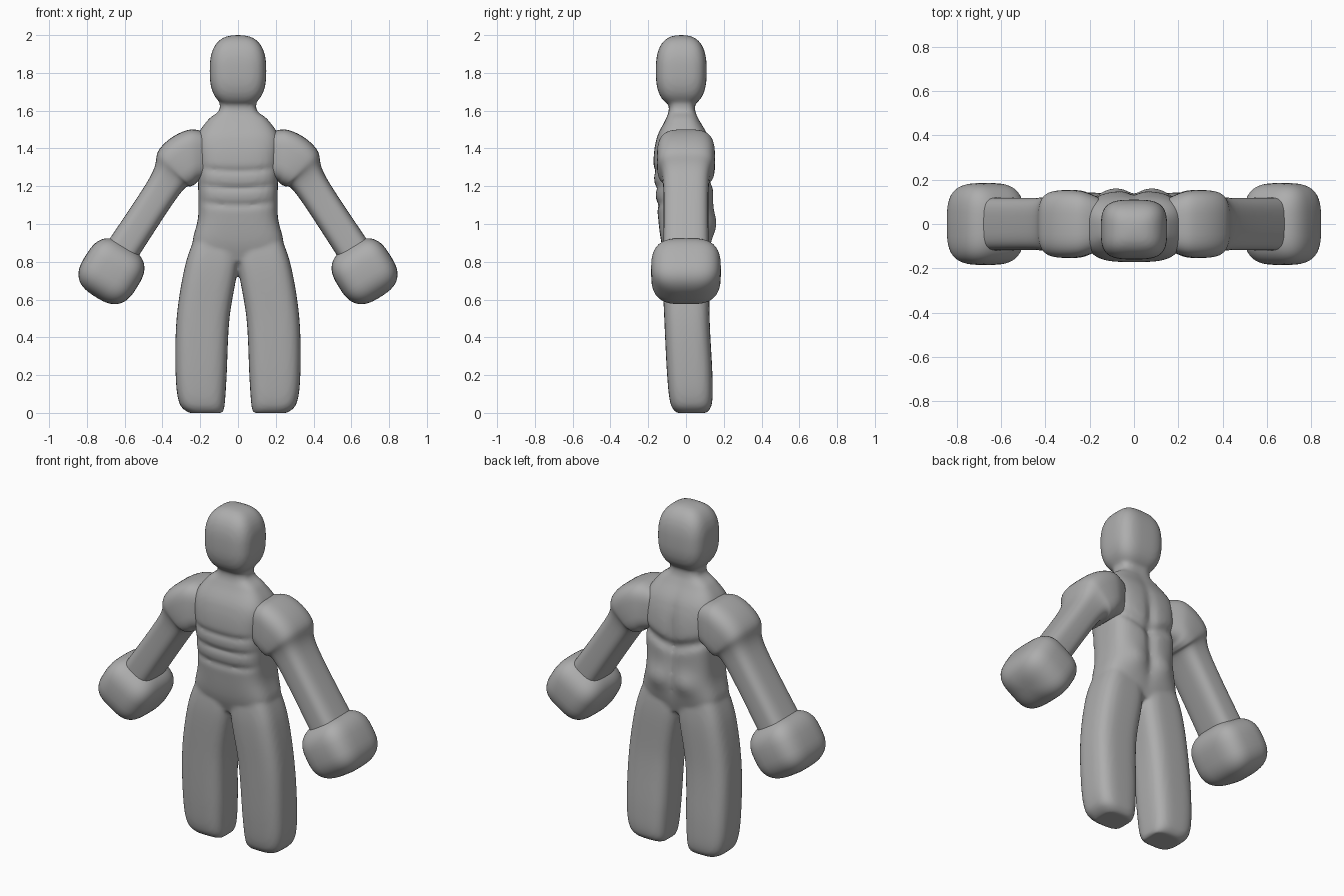
import bpy, bmesh
from math import sin, cos, tau, pi, radians, exp, copysign
from mathutils import Vector

cube = bpy.data.objects.get("Cube")
if cube:
    bpy.data.objects.remove(cube)

grey = bpy.data.materials.new("matte grey")
grey.use_nodes = True
grey.diffuse_color = (0.42, 0.42, 0.42, 1)
grey.node_tree.nodes["Principled BSDF"].inputs["Base Color"].default_value = grey.diffuse_color


def rounded(value, power):
    """Bend a sine or cosine so that a circle becomes a rounded square."""
    return copysign(abs(value) ** (2 / power), value)


def catmull(before, start, end, after, t):
    """Smooth in-between ring on a spline through the given rings."""
    ring = []
    for a, b, c, d in zip(before, start, end, after):
        slope_in, slope_out = (c - a) / 2, (d - b) / 2
        ease = t * t * (3 - 2 * t)
        ring.append(b + (c - b) * ease + slope_in * t * (1 - t) ** 2
                    - slope_out * t * t * (1 - t))
    return ring


def smooth_path(rings, steps):
    """Fill in rings between the given ones."""
    padded = [rings[0], *rings, rings[-1]]
    path = [catmull(*padded[i:i + 4], step / steps)
            for i in range(len(rings) - 1) for step in range(steps)]
    return path + [rings[-1]]


def blob_path(centre, tilt, width, depth, height, power):
    """Rings of a rounded box whose long axis leans by the tilt."""
    axis = Vector((sin(radians(tilt)), 0, -cos(radians(tilt))))
    path = []
    count = 24
    for i in range(count + 1):
        angle = pi * (0.01 + 0.98 * i / count)
        along = -rounded(cos(angle), power) * height
        scale = rounded(sin(angle), power)
        path.append((*(Vector(centre) + axis * along), tilt, width * scale, depth * scale))
    return path


def skin(bm, path, side=1, power=3.4, count=48, shape=None):
    """Skin rings of x, y, z, tilt, half width and half depth, with closed ends."""
    loops = []
    for x, y, z, tilt, width, depth in path:
        across = Vector((cos(radians(tilt)), 0, sin(radians(tilt))))
        loop = []
        for k in range(count):
            angle = tau * k / count
            co = Vector((x, y + depth * rounded(sin(angle), power), z))
            co += across * width * rounded(cos(angle), power)
            if shape:
                shape(co)
            co.x *= side
            loop.append(bm.verts.new(co))
        loops.append(loop)
    faces = [bm.faces.new(loops[0]), bm.faces.new(loops[-1])]
    for low, high in zip(loops, loops[1:]):
        for k in range(count):
            faces.append(bm.faces.new((low[k - 1], low[k], high[k], high[k - 1])))
    bmesh.ops.recalc_face_normals(bm, faces=faces)


def finish(name, bm):
    mesh = bpy.data.meshes.new(name)
    bm.to_mesh(mesh)
    bm.free()
    mesh.materials.append(grey)
    mesh.shade_smooth()
    obj = bpy.data.objects.new(name, mesh)
    bpy.context.collection.objects.link(obj)
    return obj


def bump(value, centre, width):
    return exp(-((value - centre) / width) ** 2)


def muscles(co):
    """Chest and belly creases in front, spine groove and seat at the back."""
    x, z = abs(co.x), co.z
    if co.y < -0.05:
        fade = 1 / (1 + (x / 0.18) ** 8)
        for row in range(3):
            level = 1.1 + 0.09 * row + 0.4 * x * x
            co.y += 0.012 * fade * bump(z, level, 0.016)
    elif co.y > 0.05:
        co.y -= 0.02 * bump(x, 0, 0.03) * bump(z, 1.2, 0.25)
        co.y -= 0.02 * bump(z, 1.2 + x / 3, 0.03)
        co.y += 0.025 * bump(x, 0.09, 0.08) * bump(z, 1, 0.07)


# Torso and neck, leaning slightly forward with height
body = bmesh.new()
torso = [(0, 0.03 * (0.9 - z), z, 0, width, depth) for z, width, depth in (
    (0.8, 0.2, 0.1), (0.9, 0.24, 0.13), (1.05, 0.21, 0.145), (1.3, 0.215, 0.16),
    (1.45, 0.22, 0.14), (1.55, 0.16, 0.09), (1.6, 0.1, 0.07), (1.66, 0.1, 0.07))]
skin(body, smooth_path(torso, 24), count=96, shape=muscles)

# Head
skin(body, blob_path((0, -0.025, 1.81), 0, 0.15, 0.135, 0.19, 2.6))

# Legs, blended into the torso, with the feet set back
leg = [(x, max(0, 0.03 - z / 20), z, 0, width, depth) for x, z, width, depth in (
    (0.17, 0, 0.09, 0.08), (0.19, 0.05, 0.12, 0.11), (0.195, 0.2, 0.135, 0.12),
    (0.185, 0.5, 0.14, 0.12), (0.14, 0.78, 0.14, 0.125), (0.11, 0.95, 0.11, 0.11))]
for side in (1, -1):
    skin(body, smooth_path(leg, 8), side)

figure = finish("body", body)
blend = figure.modifiers.new("blend", 'REMESH')
blend.mode = 'VOXEL'
blend.voxel_size = 0.011
blend.use_smooth_shade = True
soften = figure.modifiers.new("soften", 'SMOOTH')
soften.factor = 0.5
soften.iterations = 7

# Arms with shoulder caps, and mitten hands
arm = [(x, 0, z, tilt, width, depth) for x, z, tilt, width, depth in (
    (0.16, 1.36, 90, 0.12, 0.12), (0.24, 1.36, 80, 0.14, 0.15),
    (0.33, 1.3, 50, 0.13, 0.15), (0.39, 1.2, 34, 0.09, 0.12),
    (0.64, 0.82, 34, 0.09, 0.12))]
limbs = {"arm": smooth_path(arm, 8),
         "hand": blob_path((0.67, 0, 0.75), 32, 0.16, 0.185, 0.16, 2.8)}
for label, side in (("left", 1), ("right", -1)):
    for part, path in limbs.items():
        bm = bmesh.new()
        skin(bm, path, side)
        finish(label + "_" + part, bm)
